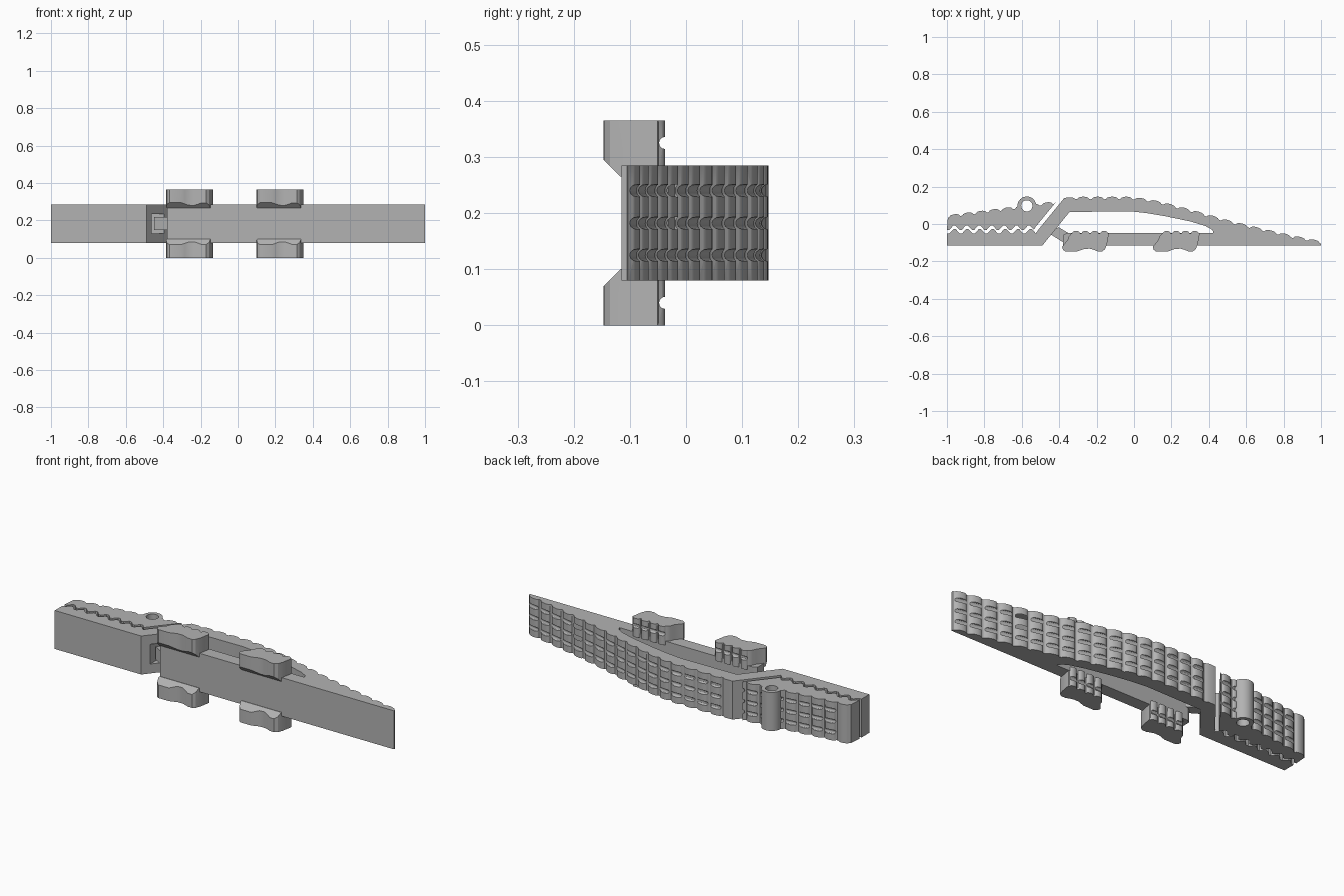
import bpy, bmesh, math
from mathutils import Vector

cube = bpy.data.objects.get("Cube")
if cube:
    bpy.data.objects.remove(cube, do_unlink=True)

grey = bpy.data.materials.new("mid grey")
grey.use_nodes = True
grey.diffuse_color = (0.45, 0.45, 0.45, 1)
grey.node_tree.nodes["Principled BSDF"].inputs["Base Color"].default_value = (0.45, 0.45, 0.45, 1)

BOTTOM, TOP, HEIGHT = 0.08, 0.285, 0.365
RIB = 0.014
ROWS = (0.125, 0.182, 0.24)


def make(name, bm):
    bmesh.ops.recalc_face_normals(bm, faces=bm.faces)
    mesh = bpy.data.meshes.new(name)
    bm.to_mesh(mesh)
    bm.free()
    mesh.materials.append(grey)
    obj = bpy.data.objects.new(name, mesh)
    bpy.context.collection.objects.link(obj)
    return obj


def prism(points, z0, z1):
    bm = bmesh.new()
    face = bm.faces.new([bm.verts.new((x, y, z0)) for x, y in points])
    up = bmesh.ops.extrude_face_region(bm, geom=[face])["geom"]
    bmesh.ops.translate(bm, vec=(0, 0, z1 - z0),
                        verts=[v for v in up if isinstance(v, bmesh.types.BMVert)])
    return bm


def circle(cx, cy, r, n):
    return [(cx + r * math.cos(math.tau * i / n), cy + r * math.sin(math.tau * i / n)) for i in range(n)]


def tube(path, z, r=0.011, n=12):
    """Round bar following a path in plan, used to cut a lengthwise groove."""
    bm = bmesh.new()
    rings = [[bm.verts.new((x, y + dy, z + dz)) for dy, dz in circle(0, 0, r, n)] for x, y in path]
    for a, b in zip(rings, rings[1:]):
        for i in range(n):
            j = (i + 1) % n
            bm.faces.new((a[i], a[j], b[j], b[i]))
    bm.faces.new(rings[0])
    bm.faces.new(rings[-1])
    return bm


def cut(obj, bm):
    cutter = make("cutter", bm)
    cutter.hide_render = True
    mod = obj.modifiers.new("cut", 'BOOLEAN')
    mod.operation, mod.solver, mod.object = 'DIFFERENCE', 'EXACT', cutter
    bpy.context.view_layer.objects.active = obj
    bpy.ops.object.modifier_apply(modifier=mod.name)
    bpy.data.objects.remove(cutter, do_unlink=True)


def height_on(line, x):
    for (x0, y0), (x1, y1) in zip(line, line[1:]):
        if x <= x1:
            return y0 + (y1 - y0) * (x - x0) / (x1 - x0)
    return line[-1][1]


def ribs(line, x0, x1, count, steps=12):
    """Half-round ribs standing on a line, left to right."""
    pts = []
    for k in range(count * steps + 1):
        u = (k / steps) % 1 - 0.5
        bump = RIB * math.sqrt(max(0, 1 - (u / 0.42) ** 2))
        x = x0 + (x1 - x0) * k / (count * steps)
        pts.append((x, height_on(line, x) + bump))
    return pts


def teeth(x0, x1, low, high, count):
    """Blunt saw teeth, left to right."""
    pts, step = [], (x1 - x0) / count
    for i in range(count):
        for f, y in ((0, low), (0.2, low), (0.5, high), (0.7, high)):
            pts.append((x0 + (i + f) * step, y))
    return pts + [(x1, low)]


def raised(line, x0, x1):
    xs = [x0] + [x for x, y in line if x0 < x < x1] + [x1]
    return [(x, height_on(line, x) + RIB) for x in xs]


# Long springy frame: fixed jaw, slanted neck, arched back and straight bar
arch = [(-0.37, 0.132), (-0.02, 0.132), (0.06, 0.122), (0.14, 0.107), (0.31, 0.062),
        (0.51, 0.005), (0.67, -0.034), (0.83, -0.071), (1.0, -0.105)]
outline = [(-1, -0.115), (-0.49, -0.115), (-0.345, 0.064), (-0.02, 0.068), (0.07, 0.058),
           (0.16, 0.043), (0.3, 0.014), (0.38, -0.01), (0.42, -0.032), (0.424, -0.048),
           (-0.36, -0.048), (-0.38, -0.06), (-0.38, -0.115), (1, -0.115)]
outline += ribs(arch, -0.31, 1, 17)[::-1]
outline += [(-0.33, 0.142), (-0.372, 0.14), (-0.508, -0.026)]
outline += teeth(-1, -0.525, -0.05, -0.028, 7)[::-1]
frame = make("spring_frame", prism(outline, BOTTOM, TOP))
for z in ROWS:
    cut(frame, tube(raised(arch, -0.315, 1.05), z))
# Window in the neck that receives the latch
cut(frame, prism([(-0.462, -0.13), (-0.385, -0.13), (-0.385, 0), (-0.462, 0)], 0.13, 0.235))

# Latch tongue on the straight bar
latch = make("latch_tongue", prism([(-0.45, -0.053), (-0.405, -0.016), (-0.345, -0.052),
                                    (-0.375, -0.1)], 0.148, 0.217))

# Toothed, ribbed loose jaw
slope = [(-1, 0.033), (-0.42, 0.108)]
outline = ribs(slope, -0.995, -0.43, 8) + [(-0.417, 0.118), (-0.528, -0.018)]
outline += teeth(-1, -0.535, -0.031, -0.009, 7)[::-1]
jaw = make("ribbed_jaw", prism(outline, BOTTOM, TOP))
for z in ROWS:
    cut(jaw, tube(raised(slope, -0.925, -0.4), z))

# Pivot barrel with a through hole
barrel = make("pivot_barrel", prism(circle(-0.573, 0.097, 0.05, 40), BOTTOM, TOP))
for obj in (jaw, barrel):
    cut(obj, prism(circle(-0.573, 0.097, 0.03, 32), 0, 0.4))

# Four finger grips, a pair below and a mirrored pair above
grip_front = [(0.03, -0.085), (0.0, -0.122), (0.005, -0.138), (0.018, -0.147), (0.08, -0.147),
              (0.1, -0.14), (0.12, -0.133), (0.15, -0.132), (0.17, -0.138), (0.19, -0.146),
              (0.215, -0.146), (0.23, -0.135), (0.24, -0.11), (0.25, -0.055)]
base = [(-1, -0.051), (1, -0.051)]


def grip(name, x0, upper):
    shape = [(x + x0, y) for x, y in grip_front]
    shape += ribs(base, x0 + 0.05, x0 + 0.25, 4)[::-1] + [(x0 + 0.037, -0.065)]
    bm = prism(shape, 0, 0.12)
    # Slanted root that meets the front of the bar
    for point, normal in (((0, -0.147, 0.07), (0, -1, 1)), ((0, 0, 0.1), (0, 0, 1))):
        bmesh.ops.bisect_plane(bm, geom=bm.verts[:] + bm.edges[:] + bm.faces[:], plane_co=Vector(point),
                               plane_no=Vector(normal).normalized(), clear_outer=True)
        bmesh.ops.holes_fill(bm, edges=[e for e in bm.edges if e.is_boundary])
    if upper:
        for v in bm.verts:
            v.co.z = HEIGHT - v.co.z
    obj = make(name, bm)
    cut(obj, tube(raised(base, x0, x0 + 0.3), HEIGHT - 0.04 if upper else 0.04))
    return obj


parts = [frame, latch, jaw, barrel]
for side, x0 in (("right", -0.385), ("left", 0.1)):
    for level in ("lower", "upper"):
        parts.append(grip(f"{level}_{side}_grip", x0, level == "upper"))

# Smooth the round parts and keep crisp edges
bpy.ops.object.select_all(action='DESELECT')
for obj in parts:
    obj.select_set(True)
bpy.context.view_layer.objects.active = frame
bpy.ops.object.shade_smooth_by_angle(angle=math.radians(30))
